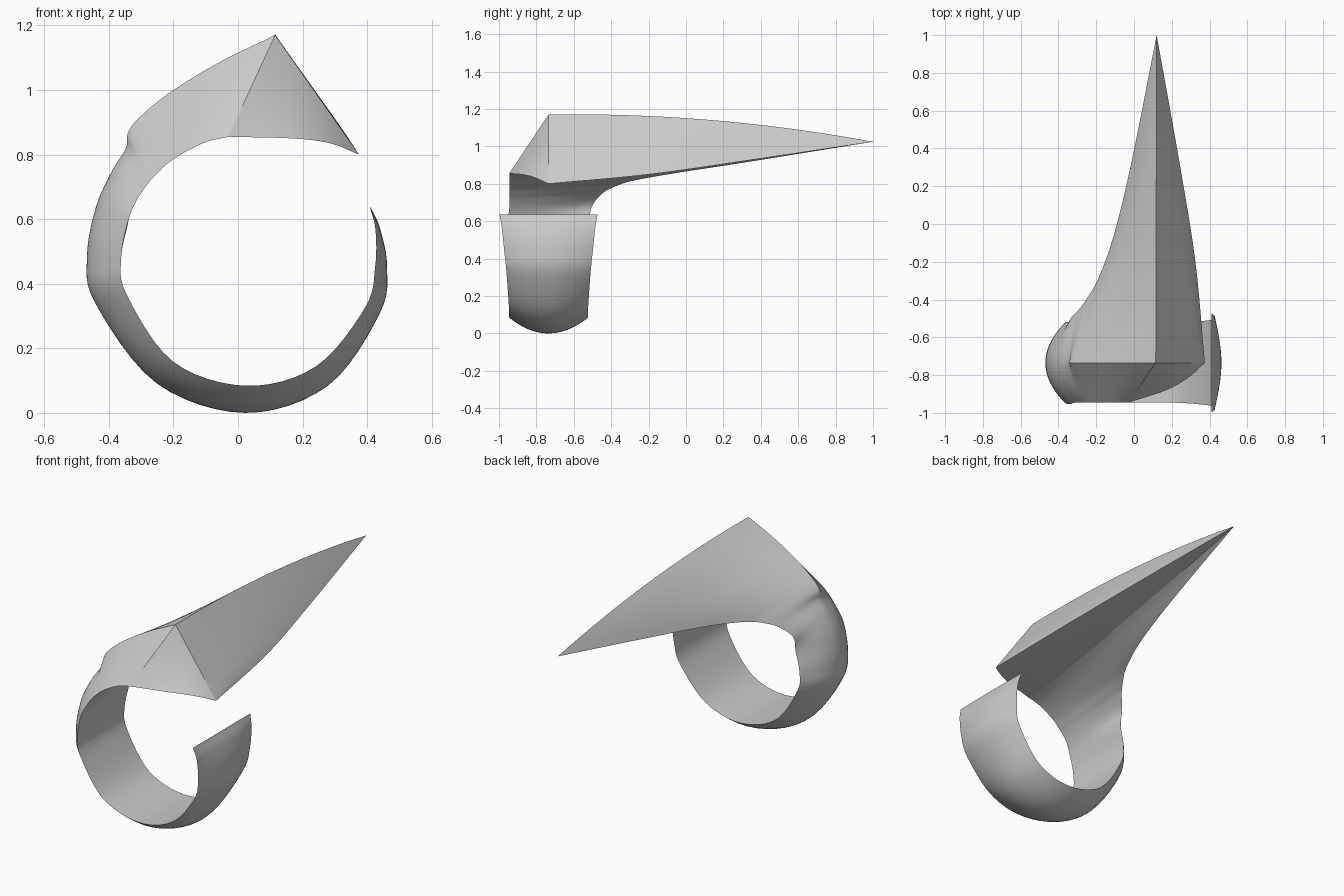
import bpy, bmesh, math
from mathutils import Vector

if "Cube" in bpy.data.objects:
    bpy.data.objects.remove(bpy.data.objects["Cube"])

MID_Y = -0.735          # plane of the band's crest
CX, CZ = 0.03, 0.467    # centre of the finger hole
STEPS, N = 6, 12        # rows per key, segments per half section

# Band keys: angle, inner radius, outer radius, half width
band = [(24, .415, .417, .262), (14, .408, .423, .25), (-2, .395, .432, .238),
        (-21, .390, .439, .225), (-57, .386, .4565, .212), (-91, .383, .467, .21),
        (-127, .385, .4696, .21), (-165, .388, .489, .212), (-182, .392, .498, .215),
        (-200, .392, .500, .218)]

# Crown keys: crest x z, front edge x y z, back edge x y z, roundness
crown = [(-.39, .75, -.31, -.945, .665, -.335, -.50, .685, .9),
         (-.347, .82, -.275, -.945, .715, -.285, -.445, .75, .5),
         (-.34, .87, -.25, -.945, .742, -.24, -.38, .785, .1),
         (-.30, .92, -.215, -.945, .775, -.19, -.29, .815, 0),
         (-.20, 1.0, -.16, -.945, .81, -.11, -.07, .855, 0),
         (-.05, 1.09, -.095, -.945, .84, -.015, .32, .915, 0),
         (.115, 1.17, -.03, -.945, .855, .12, 1.0, 1.025, 0)]
flank = [crown[-1],
         (.245, .985, .17, -.88, .85, .24, .33, .925, 0),
         (.32, .878, .285, -.815, .835, .325, -.20, .85, 0),
         (.375, .80, .375, MID_Y, .80, .375, MID_Y, .80, 0)]


def band_key(a, ri, ro, hw):
    c, s = math.cos(math.radians(a)), math.sin(math.radians(a))
    x, z = CX + ri * c, CZ + ri * s
    return (CX + ro * c, CZ + ro * s, x, MID_Y - hw, z, x, MID_Y + hw, z, 1)


def spline(keys):
    """Smooth rows through the keys."""
    rows = []
    for i in range(len(keys) - 1):
        p1, p2 = keys[i], keys[i + 1]
        p0 = keys[i - 1] if i else [2 * a - b for a, b in zip(p1, p2)]
        p3 = keys[i + 2] if i + 2 < len(keys) else [2 * b - a for a, b in zip(p1, p2)]
        for k in range(STEPS):
            t = k / STEPS
            rows.append([b + .5 * t * (c - a + t * (2*a - 5*b + 4*c - d + t * (3*(b - c) + d - a)))
                         for a, b, c, d in zip(p0, p1, p2, p3)])
    return rows + [list(keys[-1])]


def bezier(a, c, b, n):
    return [a * (1 - i/n)**2 + c * (2 * (i/n) * (1 - i/n)) + b * (i/n)**2 for i in range(n)]


def section(row):
    mx, mz, fx, fy, fz, bx, by, bz, rnd = row
    rnd = min(max(rnd, 0), 1)
    m, f, b = Vector((mx, MID_Y, mz)), Vector((fx, fy, fz)), Vector((bx, by, bz))

    def dome(e):
        mid = (e + m) / 2
        return mid.lerp(Vector((mx, mid.y, mz)), rnd)
    lift = Vector((0, 0, .05 * (b - m).length * (1 - rnd)))
    under = Vector((fx, fy + .5 * min(by - fy, .6), fz))
    return (bezier(f, dome(f), m, N) + bezier(m, dome(b) + lift, b, N)
            + bezier(b, under, f, 2 * N))


# Ring band sweeping into the long pointed claw, as one lofted skin
rows = spline([band_key(*k) for k in band] + crown)[:-1] + spline(flank)
bm = bmesh.new()
loops = [[bm.verts.new(p) for p in section(r)] for r in rows]
count = len(loops[0])
for a, b in zip(loops, loops[1:]):
    for i in range(count):
        j = (i + 1) % count
        bm.faces.new((a[i], a[j], b[j], b[i]))
bm.faces.new(loops[0])
bmesh.ops.remove_doubles(bm, verts=bm.verts, dist=.0003)
bmesh.ops.dissolve_degenerate(bm, edges=bm.edges, dist=.0001)
bmesh.ops.recalc_face_normals(bm, faces=bm.faces)
mesh = bpy.data.meshes.new("claw_ring")
bm.to_mesh(mesh)
bm.free()
ring = bpy.data.objects.new("claw_ring", mesh)
bpy.context.collection.objects.link(ring)
bpy.context.view_layer.objects.active = ring
ring.select_set(True)
bpy.ops.object.shade_smooth_by_angle(angle=math.radians(25))
